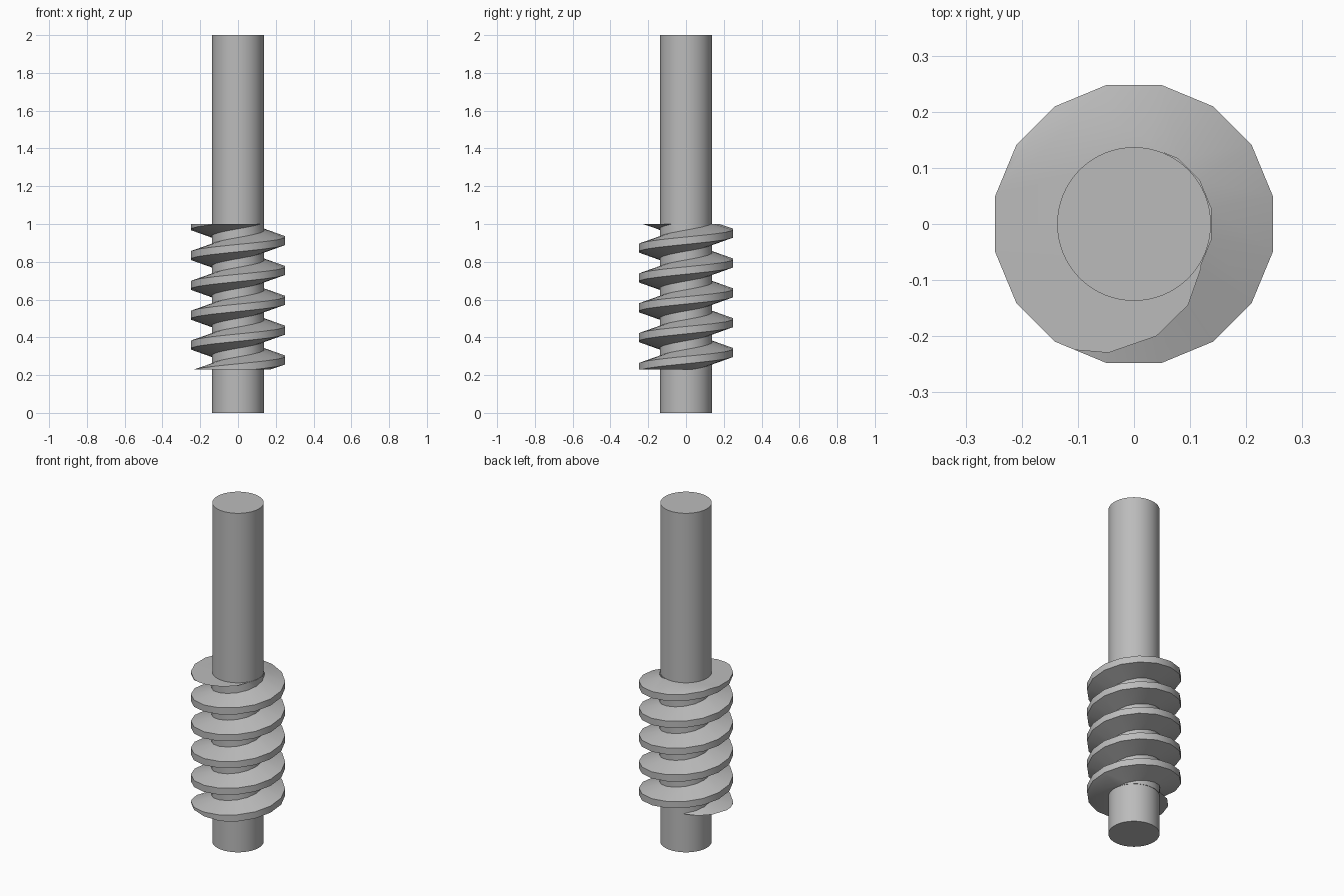
import bpy, bmesh, math

cube = bpy.data.objects.get("Cube")
if cube:
    bpy.data.objects.remove(cube, do_unlink=True)

SHAFT_R, CORE_R, CREST_R = 0.137, 0.141, 0.2525
PITCH, SIDES = 0.158, 16
Z_LOW, Z_HIGH = 0.23, 1.0
CREST_Z = 0.912          # crest height at angle zero, top turn

steel = bpy.data.materials.new("grey_steel")
steel.use_nodes = True
GREY = (0.5, 0.5, 0.5, 1)
steel.diffuse_color = GREY
steel.node_tree.nodes["Principled BSDF"].inputs["Base Color"].default_value = GREY


def add_part(name, bm):
    bmesh.ops.recalc_face_normals(bm, faces=bm.faces)
    mesh = bpy.data.meshes.new(name)
    bm.to_mesh(mesh)
    bm.free()
    mesh.materials.append(steel)
    obj = bpy.data.objects.new(name, mesh)
    bpy.context.collection.objects.link(obj)
    bpy.ops.object.select_all(action="DESELECT")
    obj.select_set(True)
    bpy.context.view_layer.objects.active = obj
    bpy.ops.object.shade_smooth_by_angle(angle=math.radians(30))
    return obj


# Round shaft through the full height
bm = bmesh.new()
bmesh.ops.create_cone(bm, cap_ends=True, segments=64, radius1=SHAFT_R,
                      radius2=SHAFT_R, depth=2)
bmesh.ops.translate(bm, verts=bm.verts, vec=(0, 0, 1))
add_part("shaft", bm)

# Worm thread: one tooth profile swept along a right-handed helix
profile = [(CORE_R, -0.056), (CREST_R, -0.0195), (CREST_R, 0.0195),
           (CORE_R, 0.056), (CORE_R, PITCH - 0.056)]
bm = bmesh.new()
rows = []
for step in range(-7 * SIDES, 3 * SIDES + 1):
    turn = (step + 0.5) / SIDES
    a = turn * math.tau
    rows.append([bm.verts.new((r * math.cos(a), r * math.sin(a),
                               CREST_Z + turn * PITCH + dz)) for r, dz in profile])
for lower, upper in zip(rows, rows[1:]):
    for i in range(len(profile) - 1):
        bm.faces.new((lower[i], upper[i], upper[i + 1], lower[i + 1]))
bmesh.ops.remove_doubles(bm, verts=bm.verts, dist=0.0005)

# Trim both ends flat and cap them
for z, direction in ((Z_LOW, -1), (Z_HIGH, 1)):
    cut = bmesh.ops.bisect_plane(bm, geom=bm.verts[:] + bm.edges[:] + bm.faces[:],
                                 plane_co=(0, 0, z), plane_no=(0, 0, direction),
                                 clear_outer=True)
    rim = [e for e in cut["geom_cut"] if isinstance(e, bmesh.types.BMEdge)]
    bmesh.ops.triangle_fill(bm, edges=rim, use_beauty=True,
                            normal=(0, 0, direction))
add_part("worm_thread", bm)
